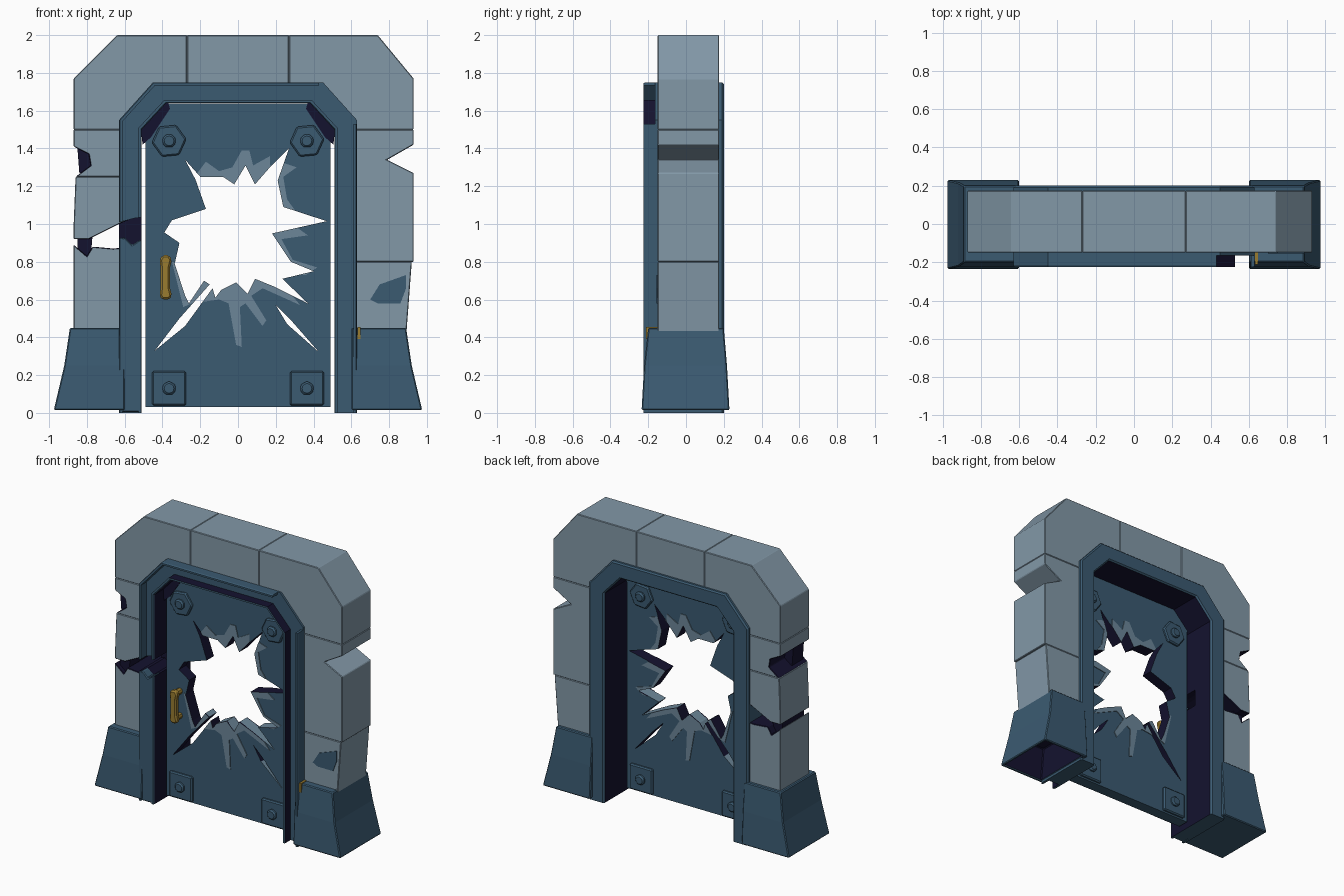
import bpy, bmesh, math

if "Cube" in bpy.data.objects:
    bpy.data.objects.remove(bpy.data.objects["Cube"])

def material(name, rgb):
    m = bpy.data.materials.new(name)
    m.diffuse_color = (*rgb, 1)
    m.use_nodes = True
    m.node_tree.nodes["Principled BSDF"].inputs["Base Color"].default_value = m.diffuse_color
    return m

STONE = material("grey stone", (0.225, 0.315, 0.39))
BLUE = material("blue metal", (0.043, 0.103, 0.165))
NAVY = material("dark navy", (0.007, 0.006, 0.028))
WORN = material("worn metal", (0.15, 0.24, 0.315))
GOLD = material("brass", (0.32, 0.20, 0.03))

def finish(name, bm, mats, bevel=0):
    bmesh.ops.recalc_face_normals(bm, faces=bm.faces)
    me = bpy.data.meshes.new(name)
    bm.to_mesh(me)
    bm.free()
    ob = bpy.data.objects.new(name, me)
    bpy.context.collection.objects.link(ob)
    for m in mats:
        me.materials.append(m)
    if bevel:
        b = ob.modifiers.new("bevel", 'BEVEL')
        b.width, b.segments, b.limit_method = bevel, 1, 'ANGLE'
    return ob

def prism(name, pts, y0, y1, mat, bevel=0, dark=()):
    """Front outline (x, z) extruded along y; side faces listed in dark are navy."""
    bm = bmesh.new()
    a = [bm.verts.new((x, y0, z)) for x, z in pts]
    b = [bm.verts.new((x, y1, z)) for x, z in pts]
    bm.faces.new(a)
    bm.faces.new(b[::-1])
    n = len(pts)
    for i in range(n):
        f = bm.faces.new((a[i], b[i], b[(i + 1) % n], a[(i + 1) % n]))
        f.material_index = 1 if i in dark else 0
    return finish(name, bm, [mat, NAVY], bevel)

def cut(ob, cutter):
    m = ob.modifiers.new("cut", 'BOOLEAN')
    m.object, m.operation, m.solver = cutter, 'DIFFERENCE', 'EXACT'
    m.material_mode = 'TRANSFER'
    bpy.context.view_layer.objects.active = ob
    bpy.ops.object.modifier_apply(modifier=m.name)

def ngon(cx, cz, r, n, turn=0.0):
    return [(cx + r * math.cos(turn + 2 * math.pi * i / n),
             cz + r * math.sin(turn + 2 * math.pi * i / n)) for i in range(n)]

def flip(pts):
    return [(-x, z) for x, z in pts]

# Stone blocks of the arch
corner = [(-.56, 1.5), (-.87, 1.5), (-.87, 1.77), (-.64, 2), (-.27, 2),
          (-.27, 1.70), (-.43, 1.70), (-.56, 1.55)]
corner_r = [(x + .06 if x > .6 else x, z) for x, z in flip(corner)]
corner_r[3] = (.74, 2)
blocks = [
    ("corner_stone_left", corner, ()),
    ("corner_stone_right", corner_r, ()),
    ("top_stone", [(-.27, 1.70), (-.27, 2), (.27, 2), (.27, 1.70)], ()),
    ("left_upper_stone", [(-.56, 1.25), (-.56, 1.5), (-.87, 1.5), (-.87, 1.41), (-.79, 1.37),
                          (-.78, 1.31), (-.86, 1.25)], (3, 4, 5)),
    ("left_middle_stone", [(-.56, 1.25), (-.86, 1.25), (-.87, 1.0), (-.87, .92), (-.79, .92),
                           (-.63, 1.0), (-.56, 1.03)], (3, 4, 5)),
    ("left_lower_stone", [(-.56, .88), (-.66, .87), (-.77, .88), (-.80, .83), (-.87, .89),
                          (-.87, .40), (-.56, .40)], (0, 1, 2, 3)),
    ("right_upper_stone", [(.56, 1.5), (.93, 1.5), (.93, 1.42), (.79, 1.34), (.93, 1.27),
                           (.93, .80), (.56, .80)], ()),
    ("right_lower_stone", [(.56, .80), (.92, .80), (.89, .40), (.56, .40)], ()),
]
for name, pts, dark in blocks:
    prism(name, pts, -.15, .175, STONE, .004, dark)
prism("stone_stain", [(.70, .60), (.75, .68), (.89, .73), (.89, .66), (.86, .58), (.74, .58)],
      -.155, -.148, BLUE)
# Dark cores inside the chipped parts of the left column
prism("notch_core", [(-.84, 1.27), (-.76, 1.27), (-.76, 1.40), (-.85, 1.40)], -.12, 0, NAVY)
prism("crack_core", [(-.85, .82), (-.78, .82), (-.77, .94), (-.85, .94)], -.12, .12, NAVY)

# Metal feet; the right one is hollow underneath
def foot(name, s, hollow):
    levels = [(.015, .60, .975, -.235, .23), (.25, .60, .92, -.222, .217), (.45, .60, .89, -.2, .2)]
    if hollow:   # rim and walls of the pocket come before the outer walls
        levels = [(.25, .635, .89, -.19, .185), (.015, .635, .955, -.215, .21)] + levels
    bm = bmesh.new()
    rings = [[bm.verts.new((s * px, py, z)) for px, py in [(x0, y0), (x, y0), (x, y1), (x0, y1)]]
             for z, x0, x, y0, y1 in levels]
    for k, (lo, hi) in enumerate(zip(rings, rings[1:])):
        for i in range(4):
            j = (i + 1) % 4
            f = bm.faces.new((lo[i], lo[j], hi[j], hi[i]))
            f.material_index = 1 if hollow and k == 0 else 0
    bm.faces.new(rings[-1])
    bm.faces.new(rings[0][::-1]).material_index = 1 if hollow else 0
    finish(name, bm, [BLUE, NAVY], .006)

foot("left_foot", -1, False)
foot("right_foot", 1, True)

# Door frame: a channel section swept round the opening
inner = [(-.51, 0), (-.51, 1.50), (-.38, 1.64)]
outer = [(-.63, 0), (-.63, 1.55), (-.45, 1.75)]
inner += flip(inner)[::-1]
outer += flip(outer)[::-1]
section = [(0, -.215), (.04, -.225), (.15, -.225), (.15, -.16), (.85, -.16), (.85, -.225),
           (.96, -.225), (1, -.215), (1, .19), (.92, .2), (.08, .2), (0, .19)]
bm = bmesh.new()
rows = [[bm.verts.new((a[0] + (b[0] - a[0]) * t, y, a[1] + (b[1] - a[1]) * t)) for t, y in section]
        for a, b in zip(inner, outer)]
n = len(section)
for r0, r1 in zip(rows, rows[1:]):
    for i in range(n):
        f = bm.faces.new((r0[i], r0[(i + 1) % n], r1[(i + 1) % n], r1[i]))
        f.material_index = 1 if i in (2, n - 1) else 0   # reveal and inner lip wall
bm.faces.new(rows[0])
bm.faces.new(rows[-1][::-1])
frame = finish("door_frame", bm, [BLUE, NAVY])

# Breaks in the frame: left jamb and right corner lip
for pts, y1, mat in [([(-.7, .91), (-.60, .93), (-.56, .89), (-.48, .93), (-.48, 1.04), (-.55, 1.03),
                       (-.7, .99)], .03, NAVY),
                     ([(.43, 1.72), (.60, 1.53), (.7, 1.53), (.7, 1.8), (.43, 1.8)], -.165, BLUE)]:
    c = prism("cutter", pts, -.3, y1, mat)
    cut(frame, c)
    bpy.data.objects.remove(c)
prism("left_jamb_cover", [(-.625, .004), (-.515, .004), (-.515, .92), (-.56, .89), (-.60, .93),
                          (-.625, .92)], -.222, -.15, BLUE, .006)

# Door panel with a ragged hole
half = [(-.49, .03), (-.49, 1.50), (-.495, 1.515), (-.375, 1.637)]
door = prism("door_panel", half + flip(half)[::-1], -.11, -.03, BLUE)
hole = [(-.28, 1.34), (-.20, 1.25), (-.08, 1.25), (-.02, 1.21), (.04, 1.31), (.09, 1.21), (.16, 1.29),
        (.27, 1.40), (.21, 1.23), (.24, 1.09), (.47, 1.015), (.18, .95), (.28, .80), (.40, .75),
        (.235, .71), (.37, .58), (.20, .665), (.09, .71), (.05, .63), (-.01, .69), (-.09, .65),
        (-.12, .61), (-.135, .66), (-.28, .46), (-.44, .33), (-.31, .50), (-.15, .68), (-.18, .70),
        (-.26, .58), (-.28, .62), (-.335, .79), (-.31, .90), (-.39, .955), (-.35, 1.02),
        (-.17, 1.08), (-.225, 1.235)]
cutters = [prism("cutter", p, -.3, .1, NAVY) for p in
           (hole, [(.20, .57), (.26, .47), (.43, .32), (.29, .48)])]

# Worn paint round the hole, thin plates on both sides
worn = [
    [(-.23, 1.25), (-.17, 1.33), (-.10, 1.28), (-.03, 1.30), (.02, 1.39), (.06, 1.39), (.08, 1.31),
     (.17, 1.36), (.17, 1.15), (-.1, 1.10)],
    [(.15, 1.30), (.22, 1.33), (.31, 1.30), (.24, 1.25), (.26, 1.13), (.30, 1.075), (.15, 1.05)],
    [(.15, .99), (.30, .99), (.37, .94), (.23, .92), (.29, .81), (.42, .77), (.36, .73), (.12, .74)],
    [(-.24, .58), (-.10, .60), (-.05, .58), (-.01, .36), (.02, .35), (.01, .56), (.04, .58), (.13, .46),
     (.15, .49), (.07, .62), (.13, .66), (.33, .57), (.22, .70), (-.1, .76)],
    [(-.35, .80), (-.29, .56), (-.20, .60), (-.15, .69), (-.2, .78)],
]
plates = [prism("worn_paint", p, y, y + .008, WORN) for p in worn for y in (-.115, -.033)]
for ob in [door] + plates:
    for c in cutters:
        cut(ob, c)
for c in cutters:
    bpy.data.objects.remove(c)
# Broken edges that face up are worn bright
door.data.materials.append(WORN)
for f in door.data.polygons:
    if f.normal.z > .6 and .3 < f.center.z < .85:
        f.material_index = len(door.data.materials) - 1

# Corner shadow gaps, bolt plates and bolts
gap = [(-.505, 1.42), (-.46, 1.46), (-.36, 1.61), (-.37, 1.645), (-.385, 1.645), (-.515, 1.51)]
prism("corner_gap_left", gap, -.116, -.109, NAVY)
prism("corner_gap_right", flip(gap), -.116, -.109, NAVY)
for s in (-1, 1):
    for y, d in ((-.11, -1), (-.03, 1)):
        for x, z, sides, r in ((.365, 1.44, 6, .092), (.365, .13, 4, .128)):
            x = s * x
            turn = math.pi / 4 if sides == 4 else .1
            prism("bolt_plate", ngon(x, z, r, sides, turn), y - d * .005, y + d * .022, BLUE, .008)
            prism("bolt", ngon(x, z, .036, 12), y, y + d * .042, BLUE, .01)

# Brass handle and a small brass catch by the right foot
bar = [(-.40, .60), (-.365, .60), (-.35, .62), (-.36, .66), (-.36, .77), (-.35, .81), (-.365, .835),
       (-.40, .835), (-.415, .81), (-.41, .77), (-.41, .66), (-.415, .62)]
prism("handle_bar", bar, -.19, -.15, GOLD, .01)
for z in (.63, .805):
    prism("handle_post", ngon(-.383, z, .022, 8), -.16, -.10, GOLD)
prism("brass_catch", [(.632, .39), (.648, .39), (.648, .455), (.632, .455)], -.212, -.15, GOLD)
